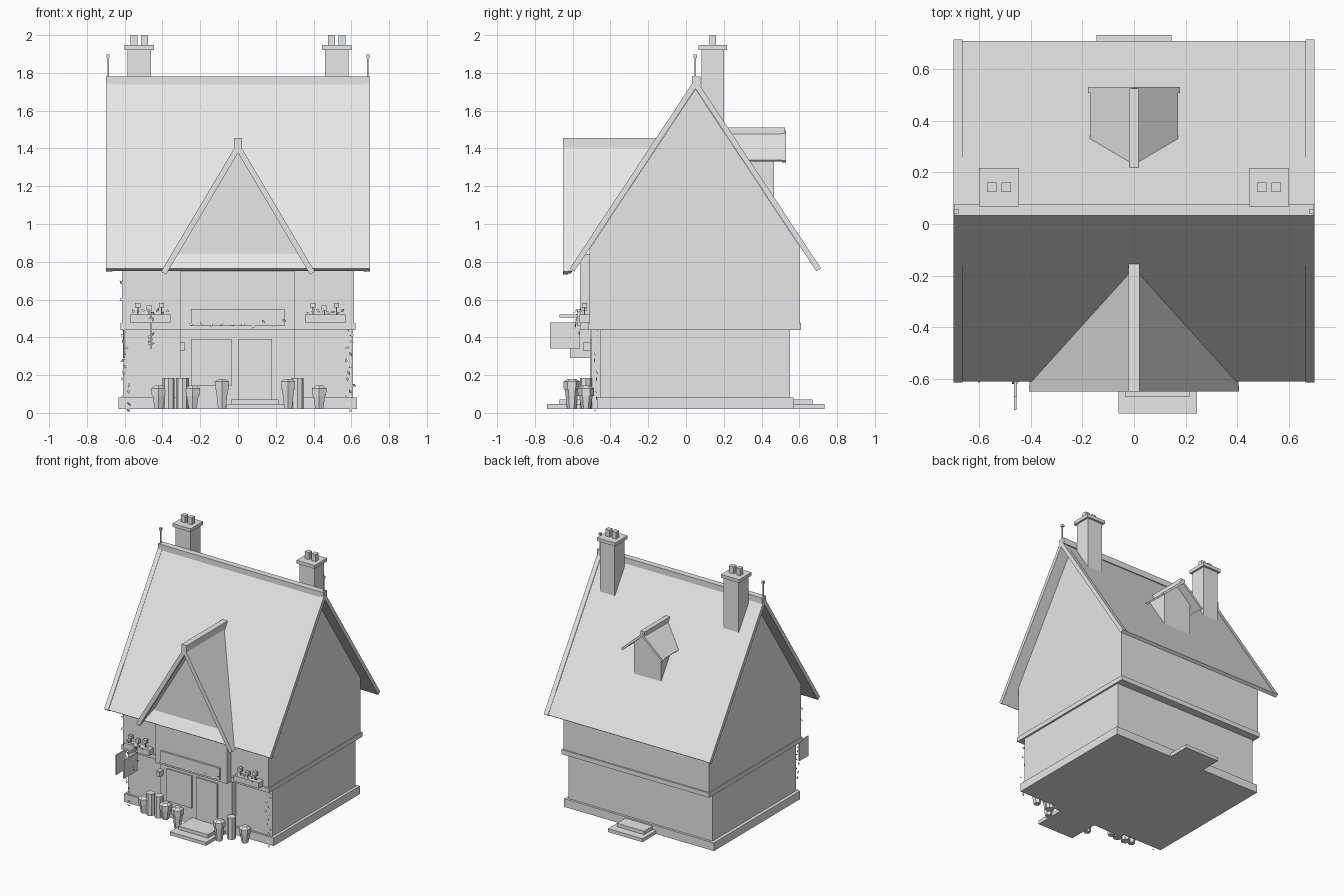
import bpy, bmesh, math, random
from mathutils import Vector

if "Cube" in bpy.data.objects:
    bpy.data.objects.remove(bpy.data.objects["Cube"])

random.seed(4)
grey = bpy.data.materials.new("plain_grey")
grey.diffuse_color = (0.8, 0.8, 0.8, 1)
grey.use_nodes = True
grey.node_tree.nodes["Principled BSDF"].inputs["Base Color"].default_value = grey.diffuse_color


def finish(name, bm):
    bmesh.ops.recalc_face_normals(bm, faces=bm.faces)
    me = bpy.data.meshes.new(name)
    bm.to_mesh(me)
    bm.free()
    me.materials.append(grey)
    ob = bpy.data.objects.new(name, me)
    bpy.context.collection.objects.link(ob)
    return ob


def add_box(bm, x0, x1, y0, y1, z0, z1):
    vs = bmesh.ops.create_cube(bm, size=1)["verts"]
    for v in vs:
        v.co = Vector((x0 + (v.co.x + .5) * (x1 - x0),
                       y0 + (v.co.y + .5) * (y1 - y0),
                       z0 + (v.co.z + .5) * (z1 - z0)))


def box(name, *dims):
    bm = bmesh.new()
    add_box(bm, *dims)
    return finish(name, bm)


def prism(name, profile, axis, a, b, cut=None):
    """Extrude a profile (side, z) along x or y; cut = (point, normal) keeps the normal side."""
    bm = bmesh.new()
    place = (lambda p, d: (d, p[0], p[1])) if axis == "x" else (lambda p, d: (p[0], d, p[1]))
    f = bm.faces.new([bm.verts.new(place(p, a)) for p in profile])
    new = bmesh.ops.extrude_face_region(bm, geom=[f])["geom"]
    shift = Vector((b - a, 0, 0)) if axis == "x" else Vector((0, b - a, 0))
    bmesh.ops.translate(bm, vec=shift, verts=[g for g in new if isinstance(g, bmesh.types.BMVert)])
    if cut:
        bmesh.ops.bisect_plane(bm, geom=bm.verts[:] + bm.edges[:] + bm.faces[:],
                               plane_co=cut[0], plane_no=cut[1], clear_inner=True)
    return finish(name, bm)


def chevron(c, top, half, eave, t):
    """Inverted V of thickness t, used for every roof."""
    rise = top - eave
    ln = math.hypot(half, rise)
    ix, iz = half - rise / ln * t, eave - half / ln * t
    return [(c, top), (c + half, eave), (c + ix, iz), (c, top - t * ln / half),
            (c - ix, iz), (c - half, eave)]


# main walls
box("plinth", -.633, .63, -.47, .568, .02, .082)
box("lower_walls", -.608, .608, -.455, .55, .08, .45)
box("floor_band", -.622, .622, -.515, .61, .44, .475)
prism("upper_walls", [(-.51, .47), (.6, .47), (.6, .885), (.05, 1.715), (-.51, .87)],
      "x", -.615, .615)

# main roof with bargeboards, eave strips and ridge
prism("main_roof", chevron(.05, 1.765, .66, .765, .025), "x", -.69, .69)
for s in (-1, 1):
    prism("bargeboard", chevron(.05, 1.77, .665, .765, .029), "x", s * .665, s * .7)
    box("finial_post", s * .688 - .004, s * .688 + .004, .046, .054, 1.75, 1.885)
    box("finial_cap", s * .688 - .009, s * .688 + .009, .041, .059, 1.88, 1.897)
box("ridge_cap", -.698, .698, .032, .078, 1.735, 1.78)

# front bay and its gable roof, trimmed where it meets the main roof
front_plane = ((0, .05, 1.735), (0, -.834, .552))
back_plane = ((0, .05, 1.735), (0, .834, .552))
box("bay_lower", -.305, .3, -.5, -.4, .02, .45)
box("bay_upper", -.305, .3, -.56, -.45, .44, .84)
prism("bay_gable_wall", [(-.36, .77), (.36, .77), (0, 1.395)], "y", -.56, .1, front_plane)
prism("bay_roof", chevron(0, 1.43, .405, .75, .025), "y", -.645, .2, front_plane)
prism("bay_bargeboard", chevron(0, 1.435, .407, .748, .03), "y", -.65, -.625)
prism("bay_ridge", [(-.022, 1.405), (.022, 1.405), (.022, 1.455), (-.022, 1.455)],
      "y", -.65, .2, front_plane)

# rear dormer
prism("dormer_wall", [(-.115, 1.0), (.115, 1.0), (.115, 1.375), (0, 1.475), (-.115, 1.375)],
      "y", .465, .05, back_plane)
prism("dormer_roof", chevron(0, 1.492, .17, 1.34, .013), "y", .52, .05, back_plane)
prism("dormer_bargeboard", chevron(0, 1.495, .178, 1.337, .017), "y", .53, .507)
prism("dormer_ridge", [(-.018, 1.475), (.018, 1.475), (.018, 1.51), (-.018, 1.51)],
      "y", .525, .05, back_plane)

# chimneys
for s in (-1, 1):
    c = s * .523
    box("chimney_stack", c - .063, c + .063, .083, .202, 1.4, 1.93)
    box("chimney_cap", c - .077, c + .077, .067, .217, 1.922, 1.947)
    for d in (-.028, .028):
        box("chimney_pot", c + d - .018, c + d + .018, .124, .16, 1.94, 2.0)

# door, shop window and name board
box("shop_window", -.25, -.035, -.508, -.5, .145, .39)
box("door", 0, .18, -.508, -.5, .07, .39)
box("front_board", -.25, .245, -.575, -.555, .46, .55)

# steps
box("front_step_lower", -.06, .245, -.735, -.45, .02, .046)
box("front_step_upper", -.035, .215, -.67, -.45, .045, .072)
box("back_step_lower", -.145, .145, .55, .732, .02, .046)
box("back_step_upper", -.115, .115, .55, .67, .045, .072)

# flower boxes with blooms
for c in (-.465, .462):
    box("flower_box", c - .107, c + .107, -.563, -.505, .478, .522)
    bm = bmesh.new()
    for dx, z in ((-.065, .57), (-.005, .555), (.06, .57)):
        add_box(bm, c + dx - .003, c + dx + .003, -.54, -.534, .52, z)
        add_box(bm, c + dx - .014, c + dx + .014, -.55, -.524, z - .013, z + .013)
    finish("blooms", bm)

# hanging signs, their pole and the wall lantern
box("hanging_sign", -.465, -.455, -.72, -.56, .34, .478)
box("side_sign", -.605, -.597, -.615, -.505, .29, .44)
box("sign_pole", -.466, -.454, -.67, -.5, .505, .52)
box("lantern", -.308, -.28, -.545, -.5, .33, .372)


def cone(bm, x, y, z0, z1, r0, r1, sides=6):
    vs = bmesh.ops.create_cone(bm, cap_ends=True, segments=sides, radius1=r0,
                               radius2=r1, depth=z1 - z0)["verts"]
    bmesh.ops.translate(bm, verts=vs, vec=(x, y, (z0 + z1) / 2))


# potted shrubs
for x, y, h in ((-.42, -.53, .09), (-.24, -.53, .09), (.43, -.53, .09),
                (-.085, -.605, .125), (.265, -.605, .125)):
    bm = bmesh.new()
    cone(bm, x, y, .02, h, .024, .036)
    cone(bm, x, y, h, h + .04, .042, .044)
    cone(bm, x, y, h + .04, h + .055, .044, .022)
    finish("potted_shrub", bm)

# barrels beside the bay
for x in (-.367, -.295, .315):
    bm = bmesh.new()
    cone(bm, x, -.53, .02, .185, .032, .032, 8)
    finish("barrel", bm)

# climbing leaves at the front corners and along the name board
bm = bmesh.new()


def leaf(x, y, z):
    a = random.uniform(0, 6.28)
    u = Vector((math.cos(a), .4 * math.sin(2 * a), math.sin(a))) * .013
    w = Vector((-math.sin(a), .5, math.cos(a))) * .007
    p = Vector((x, y, z))
    bm.faces.new([bm.verts.new(p + k) for k in (u, w, -u, -w)])


for s in (-1, 1):
    for i in range(14):
        leaf(s * random.uniform(.57, .615), random.uniform(-.49, -.465), .014 + i * .033)
for i in range(10):
    leaf(-.25 + i * .055, -.585, random.uniform(.455, .49))
for i in range(12):
    leaf(-.46 + random.uniform(-.012, .012), random.uniform(-.62, -.56), random.uniform(.36, .53))
for c in (-.465, .462):
    for i in range(8):
        leaf(c - .09 + i * .026, random.uniform(-.585, -.54), random.uniform(.525, .545))
for z in (.6, .69):
    leaf(-.618, -.515, z)
finish("climbing_leaves", bm)
